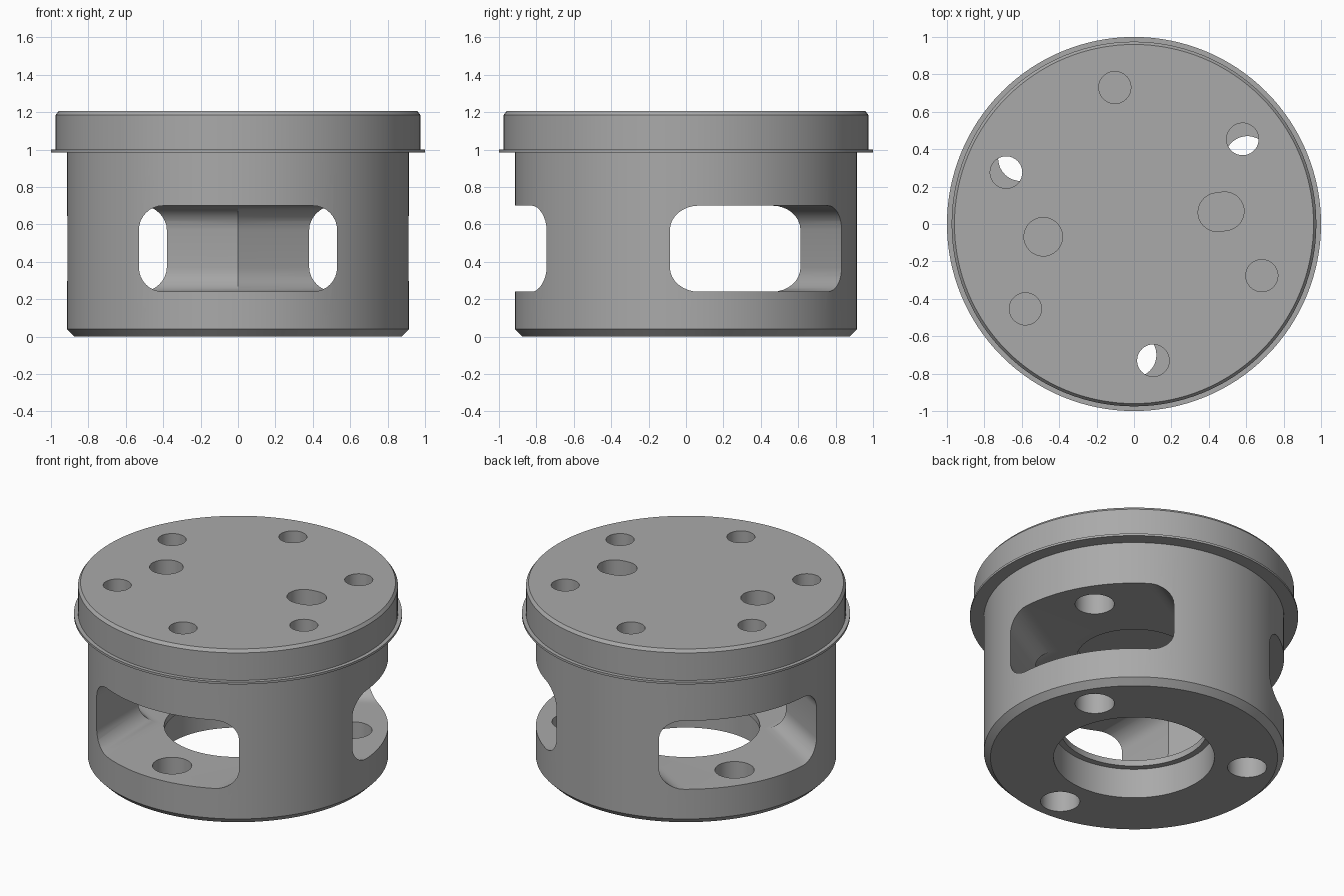
import bpy, bmesh, math
from mathutils import Matrix, Vector

if "Cube" in bpy.data.objects:
    bpy.data.objects.remove(bpy.data.objects["Cube"], do_unlink=True)

grey = bpy.data.materials.new("machined_grey")
grey.use_nodes = True
grey.diffuse_color = (0.40, 0.40, 0.40, 1)
grey.node_tree.nodes["Principled BSDF"].inputs["Base Color"].default_value = (0.40, 0.40, 0.40, 1)


def make_object(name, bm):
    bmesh.ops.recalc_face_normals(bm, faces=bm.faces)
    mesh = bpy.data.meshes.new(name)
    bm.to_mesh(mesh)
    bm.free()
    mesh.materials.append(grey)
    obj = bpy.data.objects.new(name, mesh)
    bpy.context.collection.objects.link(obj)
    return obj


def turned(name, profile, steps=128):
    """Stack of rings (radius, z) capped at both ends."""
    bm = bmesh.new()
    rings = [[bm.verts.new((r * math.cos(2 * math.pi * i / steps),
                            r * math.sin(2 * math.pi * i / steps), z))
              for i in range(steps)] for r, z in profile]
    for a, b in zip(rings, rings[1:]):
        for i in range(steps):
            j = (i + 1) % steps
            bm.faces.new((a[i], a[j], b[j], b[i]))
    bm.faces.new(rings[0])
    bm.faces.new(rings[-1])
    return make_object(name, bm)


def prism(name, outline, start, end, matrix):
    """Extrude a 2D outline along local z, then place it."""
    bm = bmesh.new()
    a = [bm.verts.new((x, y, start)) for x, y in outline]
    b = [bm.verts.new((x, y, end)) for x, y in outline]
    n = len(a)
    for i in range(n):
        bm.faces.new((a[i], a[(i + 1) % n], b[(i + 1) % n], b[i]))
    bm.faces.new(a)
    bm.faces.new(b)
    bm.transform(matrix)
    return make_object(name, bm)


def rounded(half_w, half_h, radius, steps=8):
    """Rounded rectangle; a circle when both halves equal the radius."""
    pts = []
    for q, (sx, sy) in enumerate([(1, 1), (-1, 1), (-1, -1), (1, -1)]):
        for i in range(steps + 1):
            a = math.pi / 2 * (q + i / steps)
            p = Vector((sx * (half_w - radius) + radius * math.cos(a),
                        sy * (half_h - radius) + radius * math.sin(a)))
            if not pts or (p - pts[-1]).length > 1e-5:
                pts.append(p)
    if (pts[0] - pts[-1]).length < 1e-5:
        pts.pop()
    return pts


def drill(angle, dist, radius, z0, z1, stretch=0.0):
    """Vertical hole cutter at a polar position, optionally stretched radially."""
    m = Matrix.Rotation(math.radians(angle), 4, 'Z') @ Matrix.Translation((dist, 0, 0))
    return prism("hole_cutter", rounded(radius + stretch, radius, radius), z0, z1, m)


def carve(obj, cutters):
    for c in cutters:
        c.hide_render = True
        mod = obj.modifiers.new("cut", 'BOOLEAN')
        mod.operation = 'DIFFERENCE'
        mod.solver = 'EXACT'
        mod.object = c
    dg = bpy.context.evaluated_depsgraph_get()
    mesh = bpy.data.meshes.new_from_object(obj.evaluated_get(dg))
    obj.modifiers.clear()
    obj.data = mesh
    for c in cutters:
        bpy.data.objects.remove(c, do_unlink=True)
    bpy.ops.object.select_all(action='DESELECT')
    obj.select_set(True)
    bpy.context.view_layer.objects.active = obj
    bpy.ops.object.shade_smooth_by_angle(angle=math.radians(25))


# Housing with chamfered foot and thin flange
body = turned("housing", [(0.875, 0), (0.915, 0.04), (0.915, 0.985), (1.0, 0.985), (1.0, 1.0)])

# Three radial windows that meet in the middle, leaving wedge-shaped pillars
cuts = []
for angle in (30, 150, 270):
    lie_down = Matrix(((0, 0, 1, 0), (1, 0, 0, 0), (0, 1, 0, 0.47), (0, 0, 0, 1)))
    m = Matrix.Rotation(math.radians(angle), 4, 'Z') @ lie_down
    cuts.append(prism("window_cutter", rounded(0.53, 0.23, 0.13), -0.1, 1.2, m))
# Bolt holes through floor and ceiling
cuts += [drill(a, 0.70, 0.12, -0.1, 1.1) for a in (30, 150, 270)]
# Stepped floor bore and shallow ceiling recess
cuts.append(turned("bore_cutter", [(0.49, -0.1), (0.49, 0.2), (0.45, 0.2), (0.45, 0.4)], 96))
cuts.append(turned("recess_cutter", [(0.35, 0.5), (0.35, 0.8)], 96))
carve(body, cuts)

# Lid with chamfered rim, six screw holes, a dowel hole and a dowel slot
lid = turned("lid", [(0.975, 1.0), (0.975, 1.185), (0.96, 1.205)])
cuts = [drill(38 + 60 * k, 0.737, 0.086, 0.9, 1.3) for k in range(6)]
cuts.append(drill(188, 0.49, 0.103, 0.9, 1.3))
cuts.append(drill(8, 0.47, 0.103, 0.9, 1.3, 0.02))
carve(lid, cuts)
